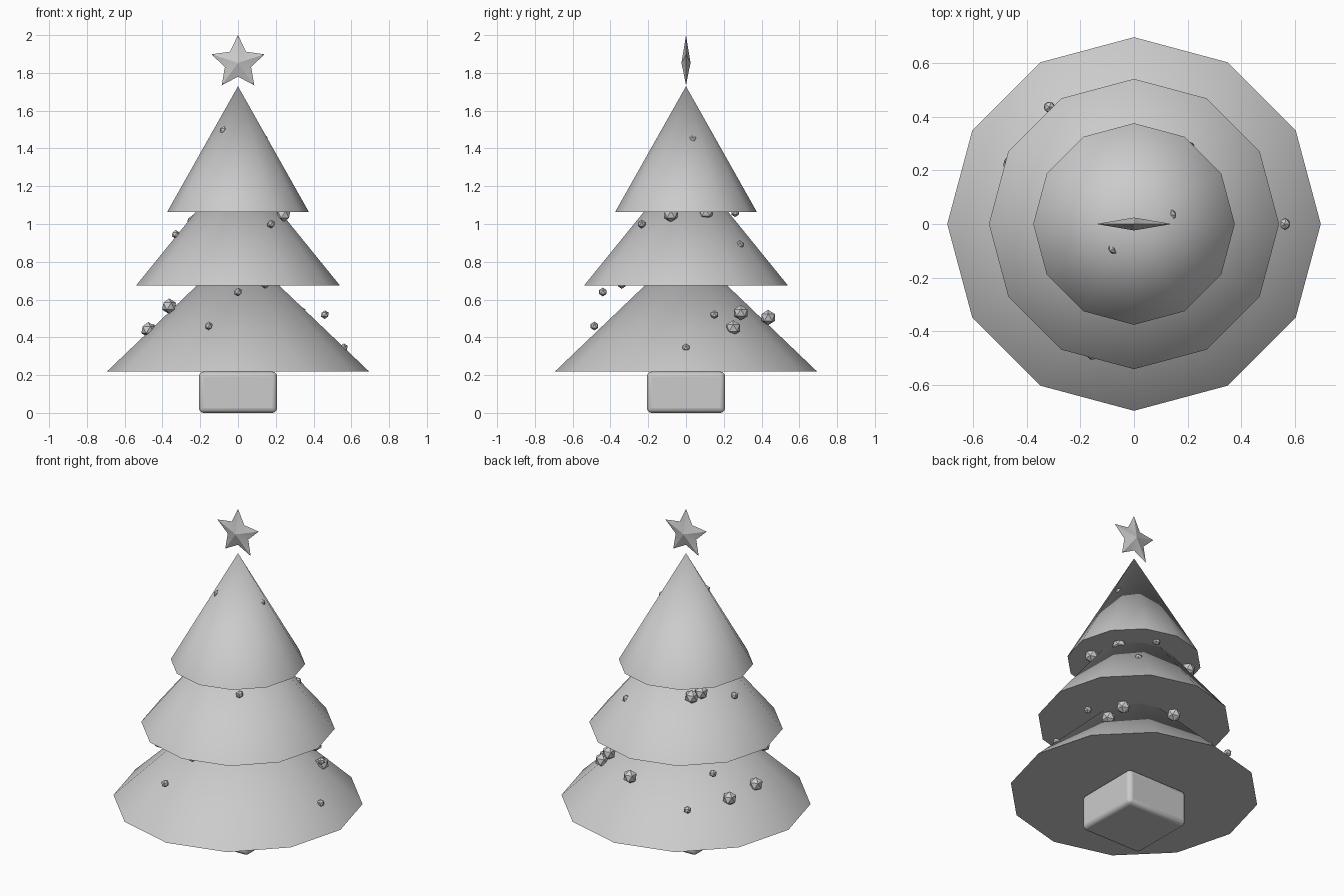
import bpy, math
from math import sin, cos, pi

if "Cube" in bpy.data.objects:
    bpy.data.objects.remove(bpy.data.objects["Cube"])


def smooth(obj, angle):
    bpy.ops.object.select_all(action='DESELECT')
    obj.select_set(True)
    bpy.context.view_layer.objects.active = obj
    bpy.ops.object.shade_smooth_by_angle(angle=math.radians(angle))


def mesh_object(name, verts, faces):
    mesh = bpy.data.meshes.new(name)
    mesh.from_pydata(verts, [], faces)
    obj = bpy.data.objects.new(name, mesh)
    bpy.context.collection.objects.link(obj)
    return obj


# Three stacked twelve-sided foliage cones
def foliage(name, radius, z, height=0.665, sides=12):
    verts = [(radius * cos(2 * pi * i / sides), radius * sin(2 * pi * i / sides), z)
             for i in range(sides)] + [(0, 0, z + height)]
    faces = [(i, (i + 1) % sides, sides) for i in range(sides)]
    faces.append(tuple(reversed(range(sides))))
    smooth(mesh_object(name, verts, faces), 35)


foliage("foliage_lower", 0.695, 0.218)
foliage("foliage_middle", 0.54, 0.674)
foliage("foliage_upper", 0.375, 1.064)

# Rounded box base
bpy.ops.mesh.primitive_cube_add(size=1, location=(0, 0, 0.109))
base = bpy.context.object
base.name = "base"
base.scale = (0.414, 0.414, 0.218)
bpy.ops.object.transform_apply(location=False, rotation=False, scale=True)
bevel = base.modifiers.new("Bevel", 'BEVEL')
bevel.width = 0.025
bevel.segments = 3
smooth(base, 35)

# Five-pointed star with raised centres
R, r, depth, zc = 0.147, 0.073, 0.024, 1.853
verts = []
for i in range(10):
    rad, a = (R if i % 2 == 0 else r), pi / 2 + i * pi / 5
    verts.append((rad * cos(a), 0, zc + rad * sin(a)))
verts += [(0, -depth, zc), (0, depth, zc)]
faces = []
for i in range(10):
    j = (i + 1) % 10
    faces += [(j, i, 10), (i, j, 11)]
smooth(mesh_object("star", verts, faces), 30)

# Faceted baubles: x, y, z, by size
small, large = 0.023, 0.041
groups = {
    small: [(-0.155, -0.485, 0.46), (0, -0.44, 0.64), (0.145, -0.34, 0.68),
            (0.46, 0.15, 0.52), (0.56, 0, 0.345), (-0.315, 0.435, 0.405),
            (-0.347, 0.234, 0.56), (0.175, -0.235, 1.0), (0.055, 0.26, 1.06),
            (0.205, 0.285, 0.89), (-0.33, 0, 0.945),
            (-0.075, -0.09, 1.495), (0.136, 0.033, 1.45)],
    large: [(-0.475, 0, 0.44), (-0.45, 0.22, 0.43), (-0.365, -0.23, 0.565),
            (0.075, 0.435, 0.505), (0.32, 0.29, 0.53), (0.395, 0.25, 0.45),
            (0.24, -0.08, 1.05), (0.195, 0.105, 1.06),
            (-0.20, 0.23, 0.99), (-0.235, 0.19, 1.01)],
}
for radius, spots in groups.items():
    for spot in spots:
        bpy.ops.mesh.primitive_ico_sphere_add(subdivisions=1, radius=radius, location=spot)
        bpy.context.object.name = "bauble"
